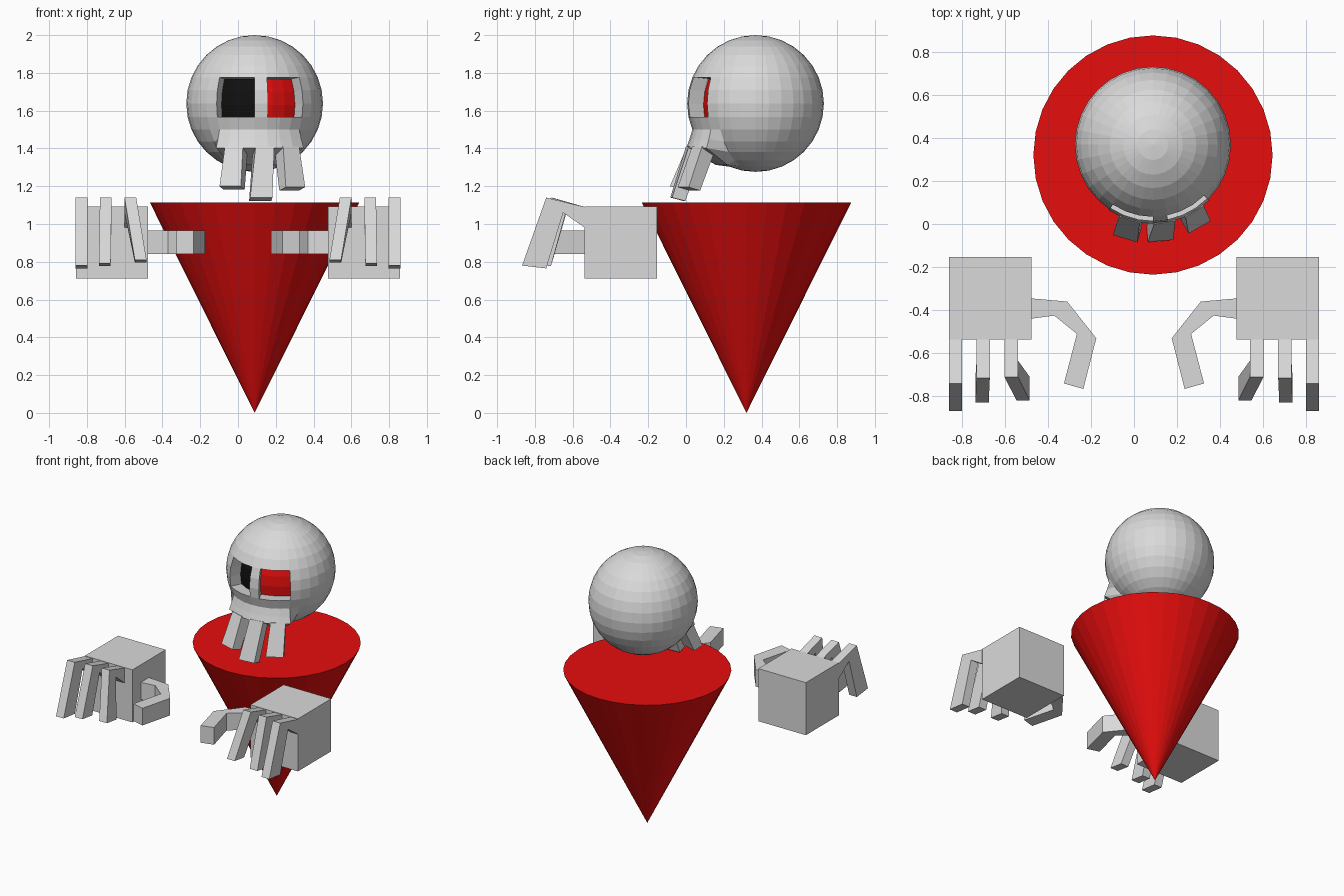
import bpy, bmesh, math
from mathutils import Vector, Matrix

if "Cube" in bpy.data.objects:
    bpy.data.objects.remove(bpy.data.objects["Cube"])


def material(name, color):
    m = bpy.data.materials.new(name)
    m.use_nodes = True
    m.diffuse_color = (*color, 1)
    m.node_tree.nodes["Principled BSDF"].inputs["Base Color"].default_value = (*color, 1)
    return m


GREY = material("light grey", (0.7, 0.7, 0.7))
RED = material("red", (0.8, 0.004, 0.004))
BLACK = material("black", (0.005, 0.005, 0.005))


def finish(name, bm, *mats):
    mesh = bpy.data.meshes.new(name)
    bm.to_mesh(mesh)
    bm.free()
    obj = bpy.data.objects.new(name, mesh)
    bpy.context.collection.objects.link(obj)
    for m in mats:
        mesh.materials.append(m)
    return obj


def loft(name, start, end, mat):
    """Solid between two matching outlines."""
    bm = bmesh.new()
    a = [bm.verts.new(p) for p in start]
    b = [bm.verts.new(p) for p in end]
    n = len(a)
    bm.faces.new(a)
    bm.faces.new(b[::-1])
    for i in range(n):
        j = (i + 1) % n
        bm.faces.new((a[j], a[i], b[i], b[j]))
    bmesh.ops.recalc_face_normals(bm, faces=bm.faces[:])
    return finish(name, bm, mat)


# Body: cone standing on its point
bpy.ops.mesh.primitive_cone_add(vertices=32, radius1=0.555, radius2=0, depth=1.115,
                                location=(0.088, 0.32, 0.5575), rotation=(math.pi, 0, 0))
body = bpy.context.object
body.name = "cone_body"
body.data.materials.append(RED)

# Head: faceted sphere with a jaw pulled out of its lower front
HEAD = Vector((0.088, 0.368, 1.638))
R = 0.362
STEP = math.radians(11.25)


def outward(angle, radius, z=0):
    return Vector((math.sin(angle) * radius, -math.cos(angle) * radius, z))


bm = bmesh.new()
bmesh.ops.create_uvsphere(bm, u_segments=32, v_segments=16, radius=R)


def face_coords(f):
    c = f.calc_center_median()
    return math.atan2(c.x, -c.y) / STEP, math.asin(c.z / c.length) / STEP


# Eye sockets: patches of faces pushed straight in
sockets = []
for first, slot in ((-3, 2), (1, 1)):
    patch = []
    for f in bm.faces:
        col, row = face_coords(f)
        if first < col < first + 3 and -1 < row < 2:
            patch.append(f)
    sockets.append((patch, (first + 1.5) * STEP, slot))

# Jaw: ring number -> new radius and height
JAW = {-3: (0.35, -0.19), -4: (0.367, -0.236), -5: (0.21, -0.325)}
for v in bm.verts:
    ring = round(math.asin(max(-1, min(1, v.co.z / R))) / STEP)
    col = round(math.atan2(v.co.x, -v.co.y) / STEP)
    if ring in JAW and -3 <= col <= 4:
        v.co = outward(col * STEP, *JAW[ring])

for patch, angle, slot in sockets:
    geom = bmesh.ops.extrude_face_region(bm, geom=patch)["geom"]
    old = [f for f in patch if f.is_valid]
    if old:
        bmesh.ops.delete(bm, geom=old, context='FACES_ONLY')
    bmesh.ops.translate(bm, vec=outward(angle, -0.09, -0.008),
                        verts=[g for g in geom if isinstance(g, bmesh.types.BMVert)])
    for g in geom:
        if isinstance(g, bmesh.types.BMFace):
            g.material_index = slot
bmesh.ops.translate(bm, vec=HEAD, verts=bm.verts[:])
finish("head", bm, GREY, RED, BLACK)


# Teeth: slanted, slightly flared bars hanging from the jaw
def section(center, facing, width, depth, drop):
    side = Vector((math.cos(facing), math.sin(facing), 0)) * width / 2
    back = outward(facing, -depth, -drop)
    return [center - side, center + side, center + side + back, center - side + back]


for name, top_deg, low_deg, radius, low_z in (("right", -17.5, -16.5, 0.455, 1.2),
                                              ("middle", 8.6, 4.5, 0.448, 1.14),
                                              ("left", 32, 29.5, 0.44, 1.195)):
    ta, la = math.radians(top_deg), math.radians(low_deg)
    top = HEAD + outward(ta, 0.365)
    low = HEAD + outward(la, radius)
    top.z, low.z = 1.41, low_z
    loft(name + "_tooth", section(top, ta, 0.1, 0.09, 0),
         section(low, la, 0.118, 0.07, 0.018), GREY)

# Hands: block palm, three bent fingers and a hooked thumb, mirrored
FINGER = [(0, 1.09), (-0.205, 1.14), (-0.333, 0.78), (-0.205, 0.765), (-0.115, 1.06), (0, 0.98)]
THUMB = [(0.48, -0.345), (0.31, -0.36), (0.175, -0.53), (0.235, -0.765),
         (0.325, -0.74), (0.265, -0.51), (0.37, -0.425), (0.48, -0.44)]
KNUCKLE_Y = -0.535

for side, s in (("left", 1), ("right", -1)):
    bm = bmesh.new()
    bmesh.ops.create_cube(bm, size=0.383, matrix=Matrix.Translation((s * 0.667, -0.345, 0.902)))
    finish(side + "_palm", bm, GREY)

    # x position, reach, lift of the tip, sideways drift of the tip
    for name, x, reach, lift, drift in (("outer", 0.828, 1, 0, 0),
                                        ("middle", 0.7, 0.88, 0.012, 0.005),
                                        ("inner", 0.57, 0.85, 0.03, -0.055)):
        outline = []
        for y, z in FINGER:
            tip = z < 0.9
            outline.append(Vector((s * (x + drift * tip), KNUCKLE_Y + y * reach, z + lift * tip)))
        half = Vector((0.031, 0, 0))
        loft(f"{side}_{name}_finger", [p - half for p in outline],
             [p + half for p in outline], GREY)

    loft(side + "_thumb", [(s * x, y, 0.84) for x, y in THUMB],
         [(s * x, y, 0.965) for x, y in THUMB], GREY)
